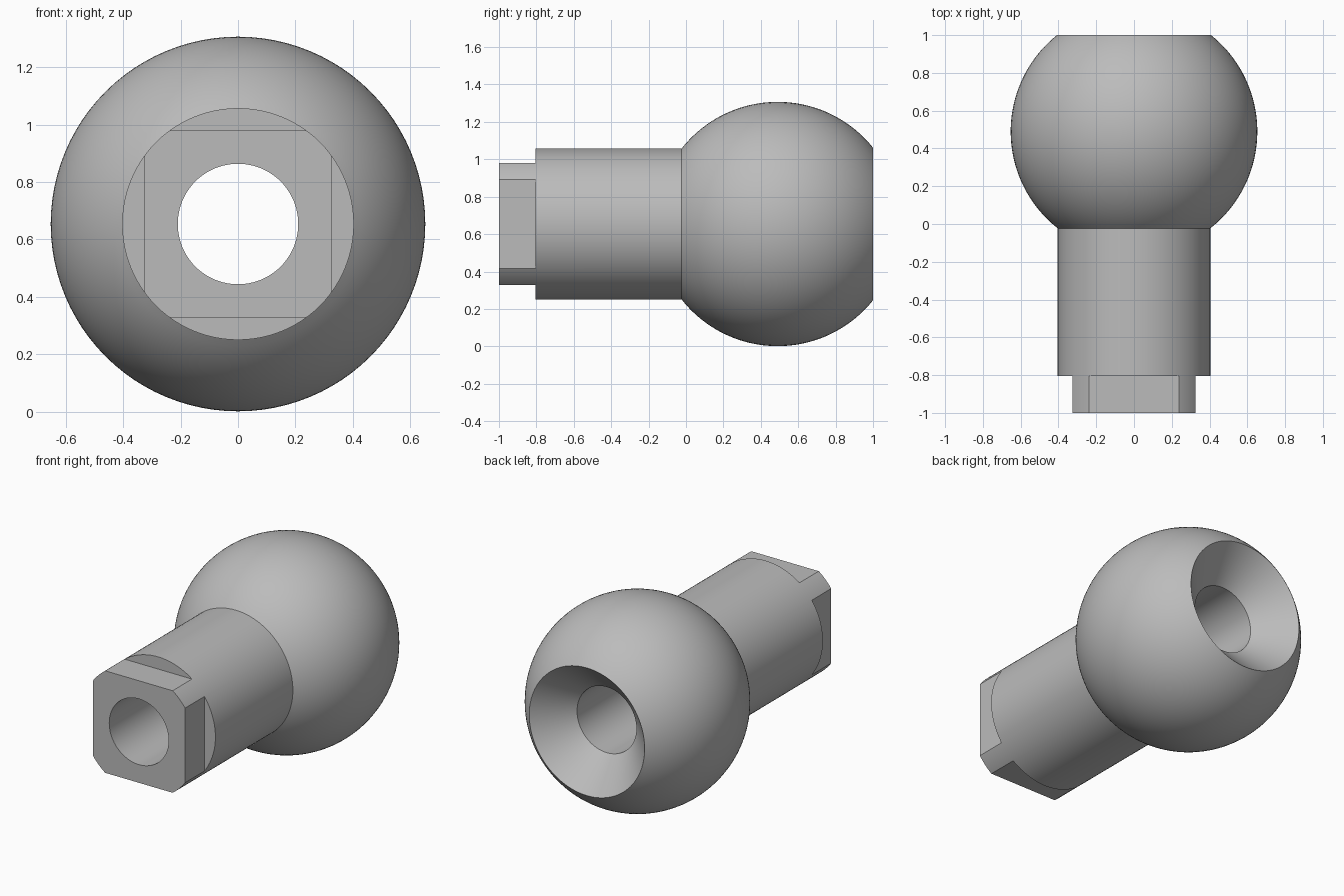
import bpy, bmesh
from math import sin, cos, pi, acos

cube = bpy.data.objects.get("Cube")
if cube:
    bpy.data.objects.remove(cube, do_unlink=True)

AXIS_Z = 0.654     # height of the turning axis
BALL_R, BALL_Y = 0.653, 0.49
SHAFT_R, BORE_R = 0.404, 0.21
FLAT = 0.326       # half width of the square end
SHOULDER_Y = -0.805
SEGMENTS = 96

steel = bpy.data.materials.new("grey steel")
steel.use_nodes = True
grey = (0.5, 0.5, 0.5, 1)
steel.diffuse_color = grey
steel.node_tree.nodes["Principled BSDF"].inputs["Base Color"].default_value = grey


def lathe(name, profile):
    """Turn a closed (radius, y) profile about the y axis."""
    bm = bmesh.new()
    rings = []
    for i in range(SEGMENTS):
        a = 2 * pi * i / SEGMENTS
        rings.append([bm.verts.new((r * cos(a), y, AXIS_Z + r * sin(a))) for r, y in profile])
    n = len(profile)
    for i in range(SEGMENTS):
        here, there = rings[i], rings[(i + 1) % SEGMENTS]
        for j in range(n):
            k = (j + 1) % n
            bm.faces.new((here[j], here[k], there[k], there[j]))
    bmesh.ops.recalc_face_normals(bm, faces=bm.faces)
    mesh = bpy.data.meshes.new(name)
    bm.to_mesh(mesh)
    bm.free()
    obj = bpy.data.objects.new(name, mesh)
    bpy.context.collection.objects.link(obj)
    mesh.materials.append(steel)
    return obj


# Bored shaft and ball, with a countersunk mouth at the back
start = acos((1 - BALL_Y) / BALL_R)
stop = pi - acos((BALL_Y + (SHAFT_R and 0.023)) / BALL_R)
STEPS = 40
ball_arc = []
for i in range(STEPS + 1):
    t = stop + (start - stop) * i / STEPS
    ball_arc.append((BALL_R * sin(t), BALL_Y + BALL_R * cos(t)))
neck_y = ball_arc[0][1]
ball_arc[0] = (SHAFT_R, neck_y)
profile = [(BORE_R, -1), (SHAFT_R, -1), (SHAFT_R, SHOULDER_Y)]
profile += ball_arc + [(BORE_R, 0.8)]
stud = lathe("ball_stud", profile)

# Four flats milled on the front end
for i in range(4):
    a = i * pi / 2
    reach = FLAT + 0.25
    bpy.ops.mesh.primitive_cube_add(
        size=1, location=(reach * cos(a), SHOULDER_Y - 0.25, AXIS_Z + reach * sin(a)),
        rotation=(0, -a, 0))
    cutter = bpy.context.object
    cutter.name = "flat_cutter"
    cutter.scale = (0.5, 0.5, 1.2)
    cutter.hide_render = True
    mod = stud.modifiers.new("flat", 'BOOLEAN')
    mod.operation = 'DIFFERENCE'
    mod.solver = 'EXACT'
    mod.object = cutter
    bpy.context.view_layer.objects.active = stud
    bpy.ops.object.modifier_apply(modifier=mod.name)
    bpy.data.objects.remove(cutter, do_unlink=True)

# Smooth turned surfaces, crisp machined edges
bpy.ops.object.select_all(action='DESELECT')
stud.select_set(True)
bpy.context.view_layer.objects.active = stud
bpy.ops.object.shade_smooth_by_angle(angle=pi / 7)
